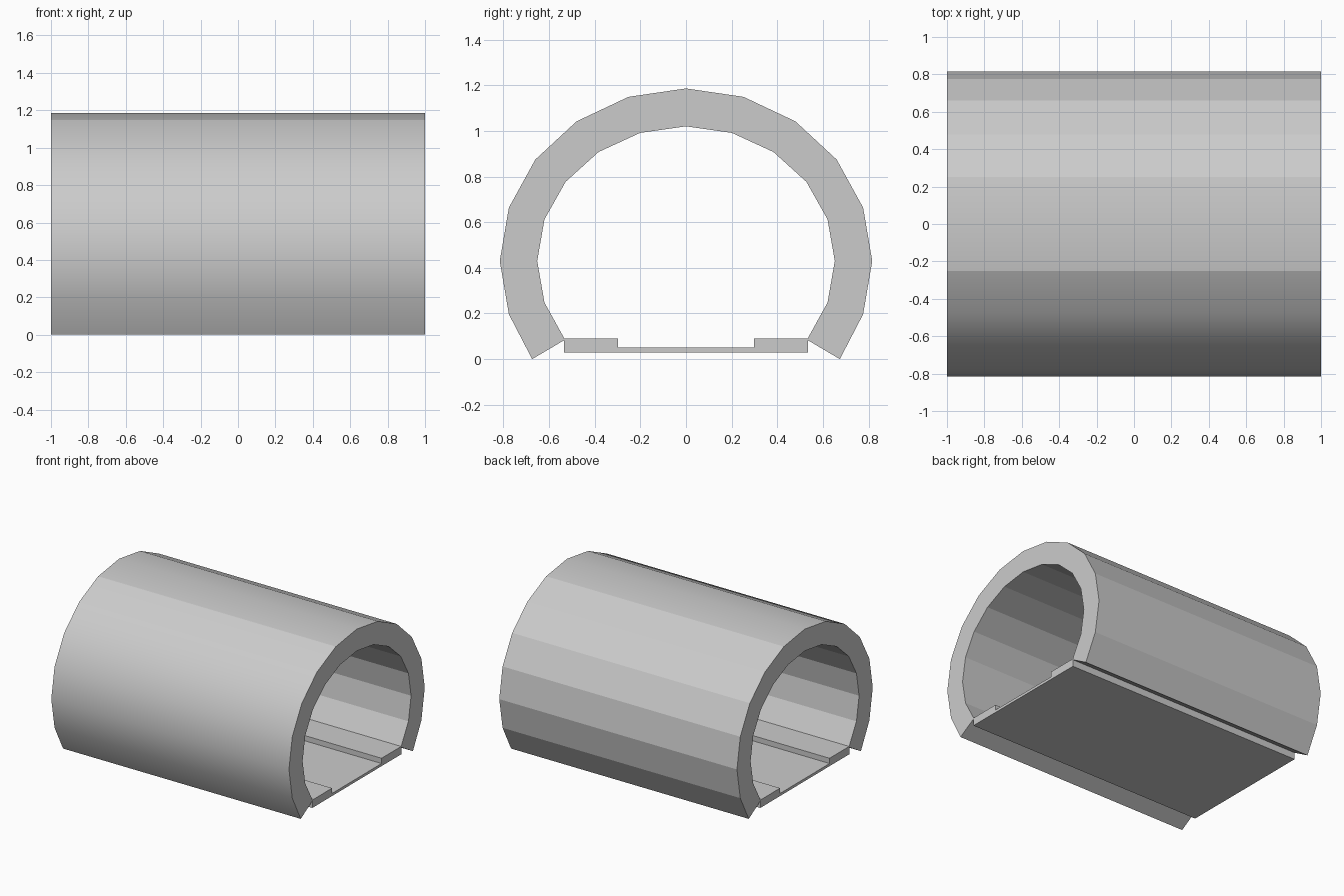
import bpy
import bmesh
import math

if "Cube" in bpy.data.objects:
    bpy.data.objects.remove(bpy.data.objects["Cube"])

HALF_LEN = 1.0


def mirrored(right):
    """Mirror a half profile (from y = 0 outwards) into a full left-to-right one."""
    left = [(-y, z) for y, z in reversed(right) if y > 1e-6]
    return left + right


def arc(radius_y, radius_z, centre_z, foot):
    """Half arch: 18.43 degree steps from the crown, closing on a given foot point."""
    pts = []
    for i in range(6):
        a = i * math.pi / 10
        pts.append((radius_y * math.sin(a), centre_z + radius_z * math.cos(a)))
    a = 6 * math.pi / 10
    pts.append((radius_y * math.sin(a), centre_z + radius_z * math.cos(a)))
    pts.append(foot)
    return pts


def extrude_x(name, profile):
    """Extrude a closed (y, z) outline along x."""
    bm = bmesh.new()
    face = bm.faces.new([bm.verts.new((-HALF_LEN, y, z)) for y, z in profile])
    res = bmesh.ops.extrude_face_region(bm, geom=[face], use_keep_orig=True)
    moved = [g for g in res["geom"] if isinstance(g, bmesh.types.BMVert)]
    bmesh.ops.translate(bm, verts=moved, vec=(2 * HALF_LEN, 0, 0))
    bmesh.ops.recalc_face_normals(bm, faces=bm.faces)
    mesh = bpy.data.meshes.new(name)
    bm.to_mesh(mesh)
    bm.free()
    obj = bpy.data.objects.new(name, mesh)
    bpy.context.collection.objects.link(obj)
    return obj


# Tunnel shell: thick faceted horseshoe arch
outer = mirrored(arc(0.816, 0.756, 0.43, (0.674, 0.0)))
inner = mirrored(arc(0.652, 0.59, 0.43, (0.53, 0.085)))
shell = extrude_x("tunnel_shell", outer + inner[::-1])

# Front outer flank and crown are smooth, everything else stays faceted
bm = bmesh.new()
bm.from_mesh(shell.data)


def zone(face):
    c, n = face.calc_center_median(), face.normal
    outward = n.y * c.y + n.z * (c.z - 0.43) > 0
    if abs(n.x) > 0.5 or not outward or c.z < 0.06:
        return 0
    if c.y < -0.25:
        return 1
    return 2 if c.y < 0.25 else 0


for f in bm.faces:
    f.smooth = zone(f) > 0
for e in bm.edges:
    zones = [zone(f) for f in e.link_faces]
    e.smooth = zones[0] == zones[1]
bm.to_mesh(shell.data)
bm.free()

# Floor: thin slab with a raised walkway along each side
floor_top = mirrored([(0.297, 0.05), (0.297, 0.09), (0.535, 0.09)])
extrude_x("tunnel_floor", floor_top + [(0.535, 0.03), (-0.535, 0.03)])
